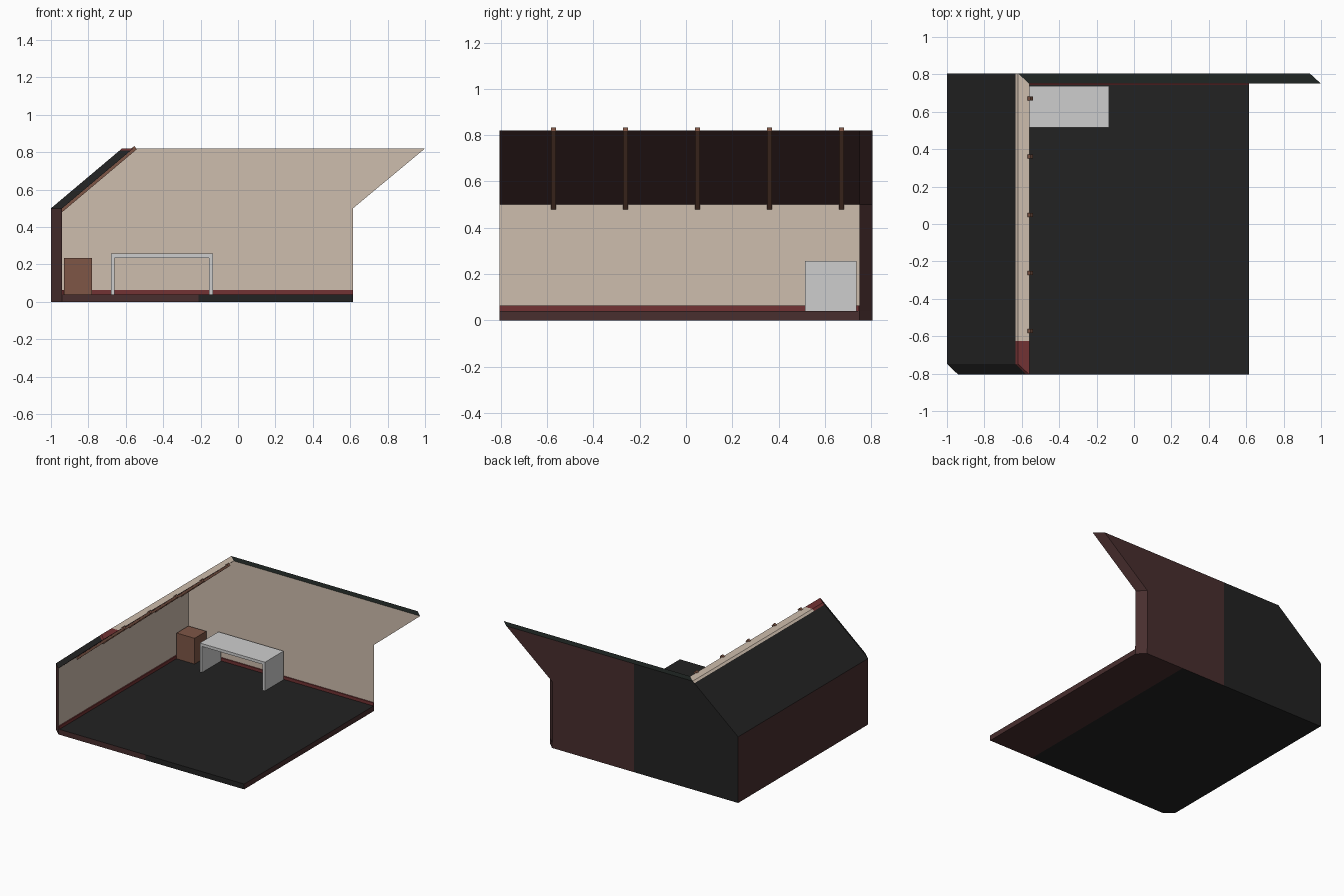
import bpy, bmesh, math
from mathutils import Vector

if "Cube" in bpy.data.objects:
    bpy.data.objects.remove(bpy.data.objects["Cube"])


def material(name, r, g, b):
    m = bpy.data.materials.new(name)
    lin = [((c / 255 + 0.055) / 1.055) ** 2.4 for c in (r, g, b)]
    m.diffuse_color = (*lin, 1)
    m.use_nodes = True
    m.node_tree.nodes["Principled BSDF"].inputs["Base Color"].default_value = m.diffuse_color
    return m


NAMES = ["charcoal", "maroon", "beige", "red", "wood", "grey", "rim"]
MATS = [material("charcoal", 34, 34, 34), material("dark maroon", 72, 46, 46),
        material("beige", 206, 189, 173), material("brick red", 114, 50, 51),
        material("brown wood", 126, 86, 70), material("light grey", 206, 206, 206),
        material("dark green grey", 32, 38, 35)]
IDX = {n: i for i, n in enumerate(NAMES)}


def loft(name, ring_a, ring_b, rule, cuts=()):
    """Solid between two matching rings; cuts are (axis, value) planes for paint lines."""
    bm = bmesh.new()
    a = [bm.verts.new(p) for p in ring_a]
    b = [bm.verts.new(p) for p in ring_b]
    n = len(a)
    bm.faces.new(a)
    bm.faces.new(b)
    for i in range(n):
        j = (i + 1) % n
        bm.faces.new((a[i], a[j], b[j], b[i]))
    for axis, value in cuts:
        no = Vector((0, 0, 0))
        no[axis] = 1
        bmesh.ops.bisect_plane(bm, geom=bm.verts[:] + bm.edges[:] + bm.faces[:],
                               plane_co=no * value, plane_no=no)
    bmesh.ops.recalc_face_normals(bm, faces=bm.faces[:])
    bm.normal_update()
    me = bpy.data.meshes.new(name)
    used = []
    for f in bm.faces:
        key = rule if isinstance(rule, str) else rule(f.calc_center_median(), f.normal)
        if key not in used:
            used.append(key)
            me.materials.append(MATS[IDX[key]])
        f.material_index = used.index(key)
    bm.to_mesh(me)
    bm.free()
    ob = bpy.data.objects.new(name, me)
    bpy.context.collection.objects.link(ob)
    return ob


def box(name, x0, x1, y0, y1, z0, z1, colour):
    ring = [(x0, y0), (x1, y0), (x1, y1), (x0, y1)]
    return loft(name, [(x, y, z0) for x, y in ring], [(x, y, z1) for x, y in ring], colour)


# Main dimensions
XL, XI, XR = -1.0, -0.94, 0.615      # outer left, inner left, right
YF, YI, YB = -0.805, 0.75, 0.805     # front, inner back, outer back
T, FL, KNEE, TOP, RUN = 0.057, 0.04, 0.5, 0.82, 0.38


# Floor slab
def floor_rule(c, n):
    if n.z > 0.5:
        return "charcoal"
    if n.z < -0.5:
        return "charcoal" if c.x < 0.24 else "maroon"
    if n.y > 0.9:
        return "charcoal" if c.x < -0.13 else "maroon"
    if n.y < -0.9:
        return "maroon" if c.x < -0.21 else "charcoal"
    return "maroon"


plan = [(XL, YF + T), (XI, YF), (XR, YF), (XR, YI), (XR - T, YB), (XL, YB)]
loft("floor", [(x, y, 0) for x, y in plan], [(x, y, FL) for x, y in plan], floor_rule,
     [(0, -0.21), (0, -0.13), (0, 0.24)])

# Left wall with bevelled front end
side = [(XL, YF + T), (XI, YF), (XI, YI), (XL, YB)]
loft("left_wall", [(x, y, FL) for x, y in side], [(x, y, KNEE) for x, y in side],
     lambda c, n: "beige" if n.x > 0.9 else "maroon")


# Sloping roof panel, with a painted upper lip
def roof_rule(c, n):
    if n.z < -0.3:
        return "maroon"
    if n.z > 0.9 or (n.z > 0.3 and c.z > 0.808):
        return "red" if c.y < -0.625 else "beige"
    return "charcoal"


loft("sloping_roof", [(x, y, KNEE) for x, y in side],
     [(x + RUN, y, TOP) for x, y in side], roof_rule, [(2, 0.808), (1, -0.625)])


# Back wall, inner outline to outer outline
def back_rule(c, n):
    if n.y < -0.9:
        return "beige"
    if n.z > 0.9:
        return "rim"
    if n.y > 0.9:
        return "charcoal" if c.x < -0.13 else "maroon"
    return "maroon"


def outline(y, d):
    pts = [(XI, FL), (XR, FL), (XR, KNEE), (1.0, TOP), (XI + RUN, TOP), (XI, KNEE)]
    return [(x - d, y, z) for x, z in pts]


loft("back_wall", outline(YI, 0), outline(YB, 0.06), back_rule, [(0, -0.13)])

# Skirting boards
box("left_skirting", XI, XI + 0.008, YF, YI, FL, 0.063, "red")
box("back_skirting", XI, XR, YI - 0.008, YI, FL, 0.063, "red")

# Rafters under the slope
d = Vector((RUN, 0, TOP - KNEE)).normalized()
nrm = Vector((d.z, 0, -d.x))
low = Vector((-0.953, 0, 0.483)) 
high = low + d * 0.53
for i in range(5):
    y = -0.573 + 0.311 * i
    rings = []
    for p in (low, high):
        rings.append([p + nrm * s * 0.011 + Vector((0, y + t * 0.011, 0))
                      for s, t in ((-1, -1), (1, -1), (1, 1), (-1, 1))])
    loft(f"rafter_{i + 1}", rings[0], rings[1], "wood")

# Cabinet and desk
box("cabinet", -0.93, -0.78, 0.595, 0.735, FL, 0.235, "wood")
box("desk_top", -0.68, -0.135, 0.515, 0.737, 0.235, 0.257, "grey")
for name, x in (("desk_left_leg", -0.68), ("desk_right_leg", -0.155)):
    box(name, x, x + 0.02, 0.515, 0.737, FL, 0.235, "grey")
